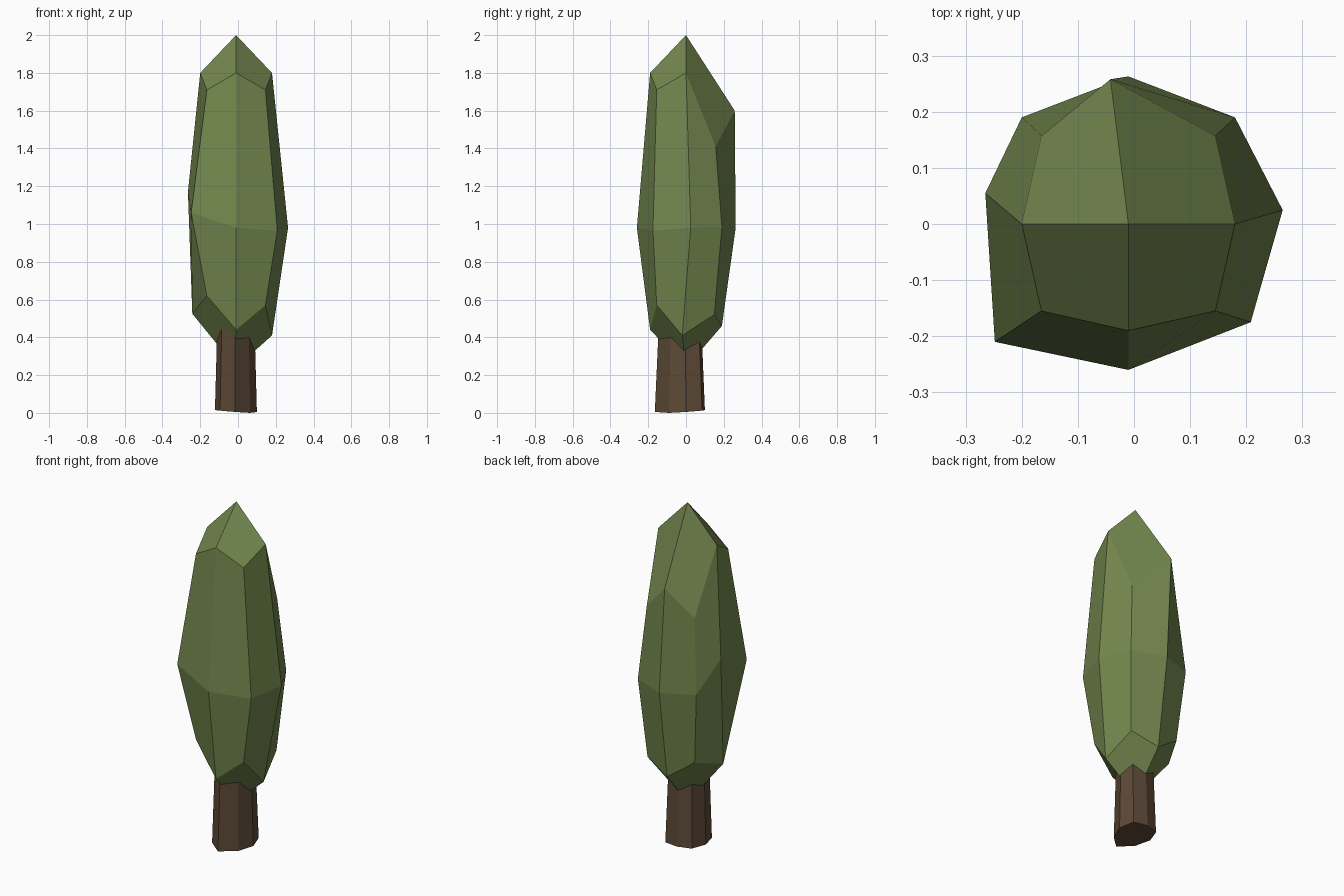
import bpy

if "Cube" in bpy.data.objects:
    bpy.data.objects.remove(bpy.data.objects["Cube"])


def material(name, rgb):
    m = bpy.data.materials.new(name)
    m.diffuse_color = (*rgb, 1)
    m.use_nodes = True
    m.node_tree.nodes["Principled BSDF"].inputs["Base Color"].default_value = m.diffuse_color
    return m


def make_object(name, verts, faces, mat):
    mesh = bpy.data.meshes.new(name)
    mesh.from_pydata(verts, [], faces)
    mesh.materials.append(mat)
    mesh.update()
    obj = bpy.data.objects.new(name, mesh)
    bpy.context.collection.objects.link(obj)
    return obj


def bridge(a, b, n=8):
    """Side quads between two rings starting at indices a (lower) and b (upper)."""
    return [(a + i, a + (i + 1) % n, b + (i + 1) % n, b + i) for i in range(n)]


# Rings run counter-clockwise from the front: front, front-right, right, ...
# Crown: a rounded, stretched cube with quad caps and uneven corners
bottom = [(-.01, -.19, .44), (.145, -.155, .57), (.18, -.02, .41), (.145, .15, .52),
          (-.01, .19, .46), (-.165, .155, .57), (-.242, 0, .525), (-.165, -.155, .62)]
middle = [(-.01, -.26, .98), (.208, -.175, .965), (.265, .025, .98), (.18, .19, .985),
          (-.01, .263, .98), (-.2, .19, .99), (-.265, .055, 1.17), (-.248, -.21, 1.06)]
top = [(-.01, -.19, 1.8), (.145, -.155, 1.71), (.18, 0, 1.8), (.145, .157, 1.41),
       (-.042, .258, 1.6), (-.165, .157, 1.42), (-.2, 0, 1.8), (-.165, -.155, 1.71)]
verts = bottom + middle + top + [(-.01, 0, .24), (-.01, 0, 2.0)]
faces = bridge(0, 8) + bridge(8, 16)
for i in range(0, 8, 2):
    j, k = i + 1, (i + 2) % 8
    faces.append((24, k, j, i))
    faces.append((25, 16 + i, 16 + j, 16 + k))
make_object("crown", verts, faces, material("leaf_green", (.17, .24, .075)))

# Trunk: tapered uneven octagon running up into the crown
base = [(-.015, -.165, .005), (.065, -.09, 0), (.1, 0, .005), (.075, .085, .012),
        (-.01, .1, .015), (-.09, .075, .015), (-.122, -.01, .015), (-.095, -.105, .012)]
upper = [(-.012 + (x + .012) * .88, -.025 + (y + .025) * .84, .5) for x, y, z in base]
trunk_faces = bridge(0, 8) + [tuple(range(7, -1, -1)), tuple(range(8, 16))]
make_object("trunk", base + upper, trunk_faces, material("bark_brown", (.11, .068, .038)))
